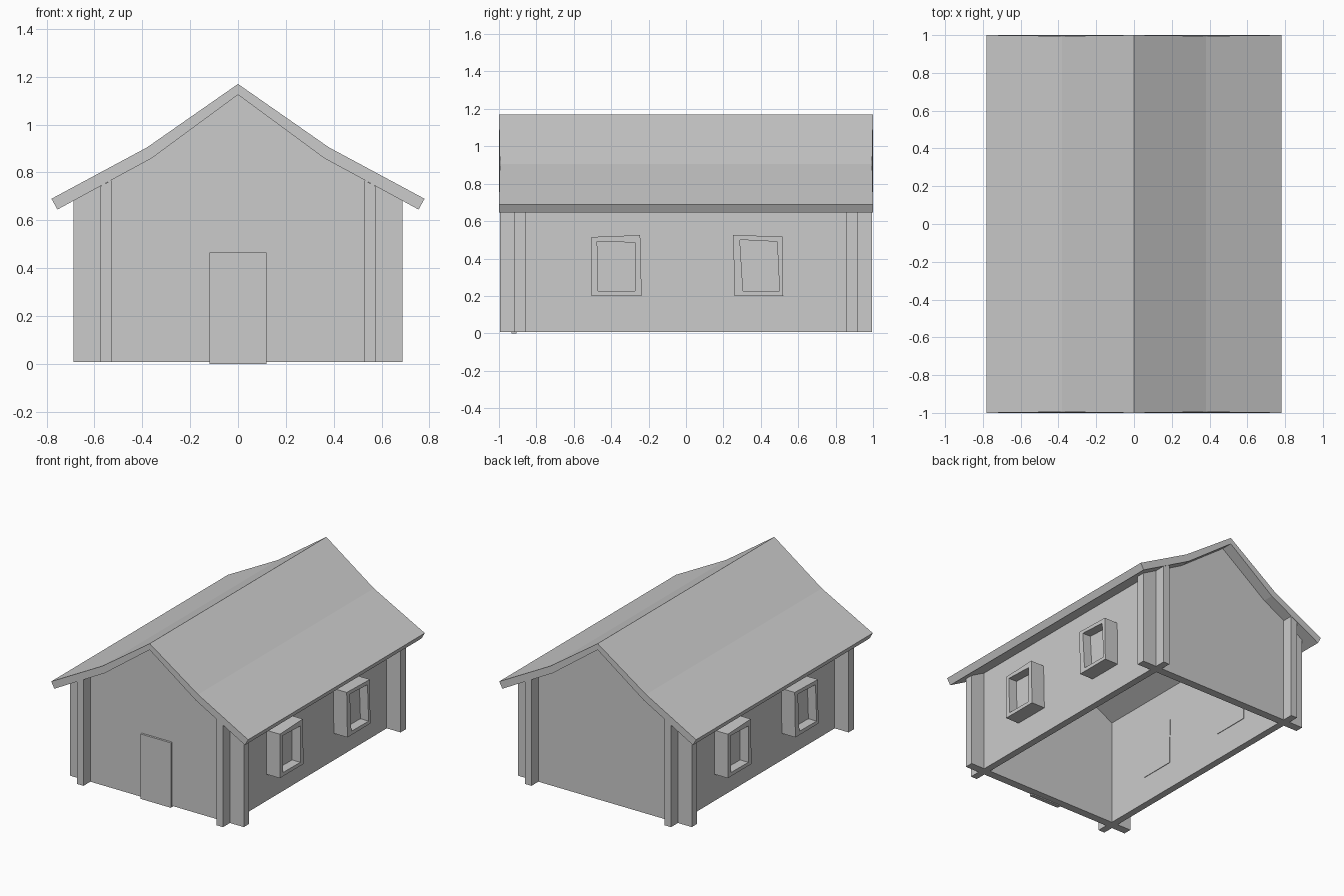
import bpy, bmesh
from mathutils import Vector

if "Cube" in bpy.data.objects:
    bpy.data.objects.remove(bpy.data.objects["Cube"])


def make_object(name, bm):
    bmesh.ops.recalc_face_normals(bm, faces=bm.faces)
    mesh = bpy.data.meshes.new(name)
    bm.to_mesh(mesh)
    bm.free()
    obj = bpy.data.objects.new(name, mesh)
    bpy.context.collection.objects.link(obj)
    return obj


def extrude_xz(name, profile, y0, y1):
    """Closed x/z profile extruded along y."""
    bm = bmesh.new()
    face = bm.faces.new([bm.verts.new((x, y0, z)) for x, z in profile])
    new = bmesh.ops.extrude_face_region(bm, geom=[face])["geom"]
    verts = [v for v in new if isinstance(v, bmesh.types.BMVert)]
    bmesh.ops.translate(bm, vec=Vector((0, y1 - y0, 0)), verts=verts)
    return make_object(name, bm)


def mirrored(right_half):
    """Profile half starting on the centre line, completed to the left."""
    return [(-x, z) for x, z in reversed(right_half[1:])] + right_half


def window(name, side, outer, inner):
    """Box through the wall with a recessed pane; corners are given in y/z."""
    x_in, x_pane, x_out = 0.524 * side, 0.62 * side, 0.685 * side
    bm = bmesh.new()
    rings = [[bm.verts.new((x, y, z)) for y, z in pts]
             for x, pts in ((x_in, outer), (x_out, outer),
                            (x_out, inner), (x_pane, inner))]
    bm.faces.new(rings[0])
    bm.faces.new(rings[-1])
    for a, b in zip(rings, rings[1:]):
        for i in range(4):
            j = (i + 1) % 4
            bm.faces.new((a[i], a[j], b[j], b[i]))
    return make_object(name, bm)


# Bent gable roof slab
top = [(0, 1.17), (0.38, 0.905), (0.78, 0.69)]
under = [(0, 1.125), (0.36, 0.86), (0.755, 0.645)]
extrude_xz("roof", mirrored(top) + mirrored(under)[::-1], -0.995, 0.995)

# Gable end walls, running past the side walls at the corners
gable = mirrored([(0, 1.125), (0.36, 0.86), (0.688, 0.682), (0.688, 0.008)])
extrude_xz("front_wall", gable, -0.917, -0.858)
extrude_xz("back_wall", gable, 0.858, 0.917)

# Side walls with two windows each
window_shapes = [
    ([(-0.505, 0.20), (-0.237, 0.20), (-0.245, 0.525), (-0.505, 0.515)],
     [(-0.470, 0.227), (-0.273, 0.225), (-0.272, 0.485), (-0.475, 0.492)]),
    ([(0.260, 0.20), (0.520, 0.20), (0.515, 0.518), (0.252, 0.525)],
     [(0.305, 0.227), (0.500, 0.225), (0.487, 0.490), (0.288, 0.500)]),
]
for side, label in ((1, "right"), (-1, "left")):
    extrude_xz(label + "_wall",
               [(side * x, z) for x, z in
                ((0.528, 0.008), (0.578, 0.008), (0.578, 0.741), (0.528, 0.768))],
               -0.995, 0.995)
    for n, (outer, inner) in enumerate(window_shapes, 1):
        if side < 0:  # opposite side is turned half way round
            outer = [(-y, z) for y, z in outer]
            inner = [(-y, z) for y, z in inner]
        window(f"{label}_window_{n}", side, outer, inner)

# Door slab on the front
extrude_xz("door", [(-0.12, 0), (0.12, 0), (0.12, 0.465), (-0.12, 0.465)],
           -0.932, -0.905)

# Roof ends reach the full two-unit length at the ridge and eaves
roof = bpy.data.objects["roof"]
for v in roof.data.vertices:
    if abs(v.co.x) < 0.01 or abs(v.co.x) > 0.7:
        v.co.y = 1.0 if v.co.y > 0 else -1.0
